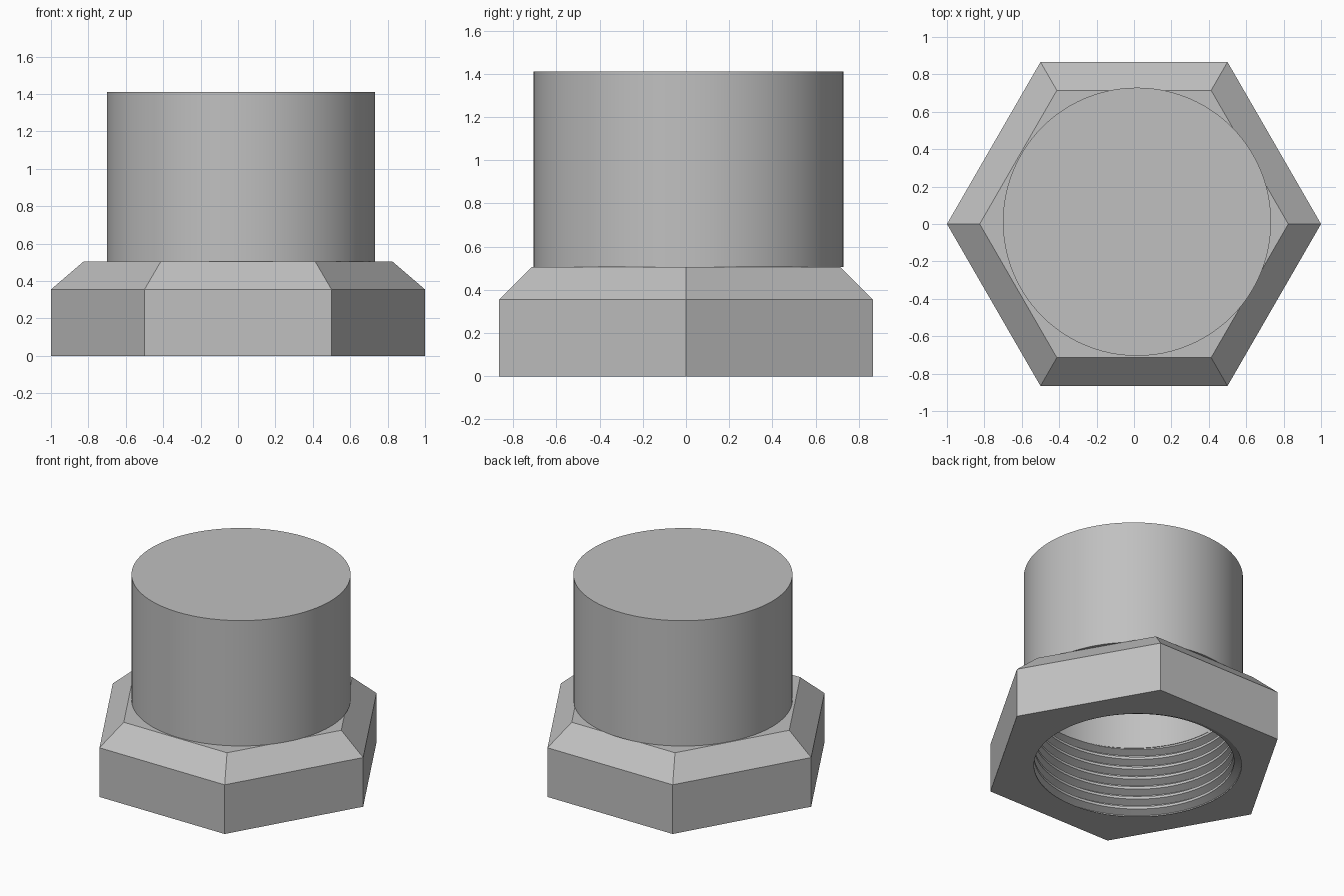
import bpy, bmesh
from math import cos, sin, pi, floor, radians

if "Cube" in bpy.data.objects:
    bpy.data.objects.remove(bpy.data.objects["Cube"], do_unlink=True)

N = 96                    # segments round the axis (a multiple of six)
NUT_TOP, CHAMFER = 0.505, 0.355
CAP_TOP = 1.41
PITCH = 0.075
# one thread tooth: (share of the pitch, radius)
TOOTH = [(0.0, 0.655), (0.25, 0.655), (0.55, 0.703), (0.7, 0.703), (1.0, 0.655)]

metal = bpy.data.materials.new("grey_metal")
metal.use_nodes = True
grey = (0.53, 0.53, 0.53, 1)
metal.diffuse_color = grey
metal.node_tree.nodes["Principled BSDF"].inputs["Base Color"].default_value = grey


def finish(name, bm):
    bmesh.ops.remove_doubles(bm, verts=bm.verts, dist=0.0001)
    bmesh.ops.recalc_face_normals(bm, faces=bm.faces)
    mesh = bpy.data.meshes.new(name)
    bm.to_mesh(mesh)
    bm.free()
    mesh.materials.append(metal)
    ob = bpy.data.objects.new(name, mesh)
    bpy.context.collection.objects.link(ob)
    bpy.ops.object.select_all(action="DESELECT")
    ob.select_set(True)
    bpy.context.view_layer.objects.active = ob
    bpy.ops.object.shade_smooth_by_angle(angle=radians(25))
    return ob


def ring(bm, radius, height):
    """Closed loop whose radius and height are functions of the angle."""
    loop = []
    for j in range(N):
        a = 2 * pi * j / N
        r, z = radius(a), height(a)
        loop.append(bm.verts.new((r * cos(a), r * sin(a), z)))
    return loop


def face(bm, verts):
    verts = list(dict.fromkeys(verts))
    if len(verts) > 2:
        bm.faces.new(verts)


def bridge(bm, low, high):
    for j in range(N):
        k = (j + 1) % N
        face(bm, (low[j], low[k], high[k], high[j]))


def hexagon(corner):
    return lambda a: corner * cos(pi / 6) / cos(a % (pi / 3) - pi / 6)


def thread_radius(a, z):
    t = z / PITCH - a / (2 * pi)
    t -= floor(t)
    for (t0, r0), (t1, r1) in zip(TOOTH, TOOTH[1:]):
        if t <= t1:
            return r0 + (r1 - r0) * (t - t0) / (t1 - t0)
    return TOOTH[-1][1]


# Hexagonal nut with a chamfered upper edge and a helical thread inside
bm = bmesh.new()
outside = [ring(bm, hexagon(r), lambda a, z=z: z)
           for r, z in ((1, 0), (1, CHAMFER), (0.825, NUT_TOP))]
rows = []
for turn in range(-3, int(NUT_TOP / PITCH) + 3):
    for share, _ in TOOTH[:-1]:
        def height(a, s=turn + share):
            return min(max((s + a / (2 * pi)) * PITCH, 0), NUT_TOP)
        rows.append(ring(bm, lambda a: thread_radius(a, height(a)), height))

for low, high in zip(outside, outside[1:]):
    bridge(bm, low, high)
bridge(bm, rows[0], outside[0])
bridge(bm, outside[-1], rows[-1])

# Each turn joins the next one up at the seam
step, last = len(TOOTH) - 1, len(rows) - 1
for i in range(last):
    for j in range(N - 1):
        face(bm, (rows[i][j], rows[i][j + 1], rows[i + 1][j + 1], rows[i + 1][j]))
    face(bm, (rows[i][-1], rows[min(i + step, last)][0],
              rows[min(i + step + 1, last)][0], rows[i + 1][-1]))
finish("hex_nut", bm)

# Hollow round cap, closed at the top and set slightly off centre
bm = bmesh.new()
profile = ((0.67, CAP_TOP - 0.05), (0.67, NUT_TOP), (0.717, NUT_TOP), (0.717, CAP_TOP))
loops = [ring(bm, lambda a, r=r: r, lambda a, z=z: z) for r, z in profile]
for low, high in zip(loops, loops[1:]):
    bridge(bm, low, high)
bm.faces.new(loops[0])
bm.faces.new(loops[-1])
cap = finish("round_cap", bm)
cap.location = (0.016, 0.012, 0)
